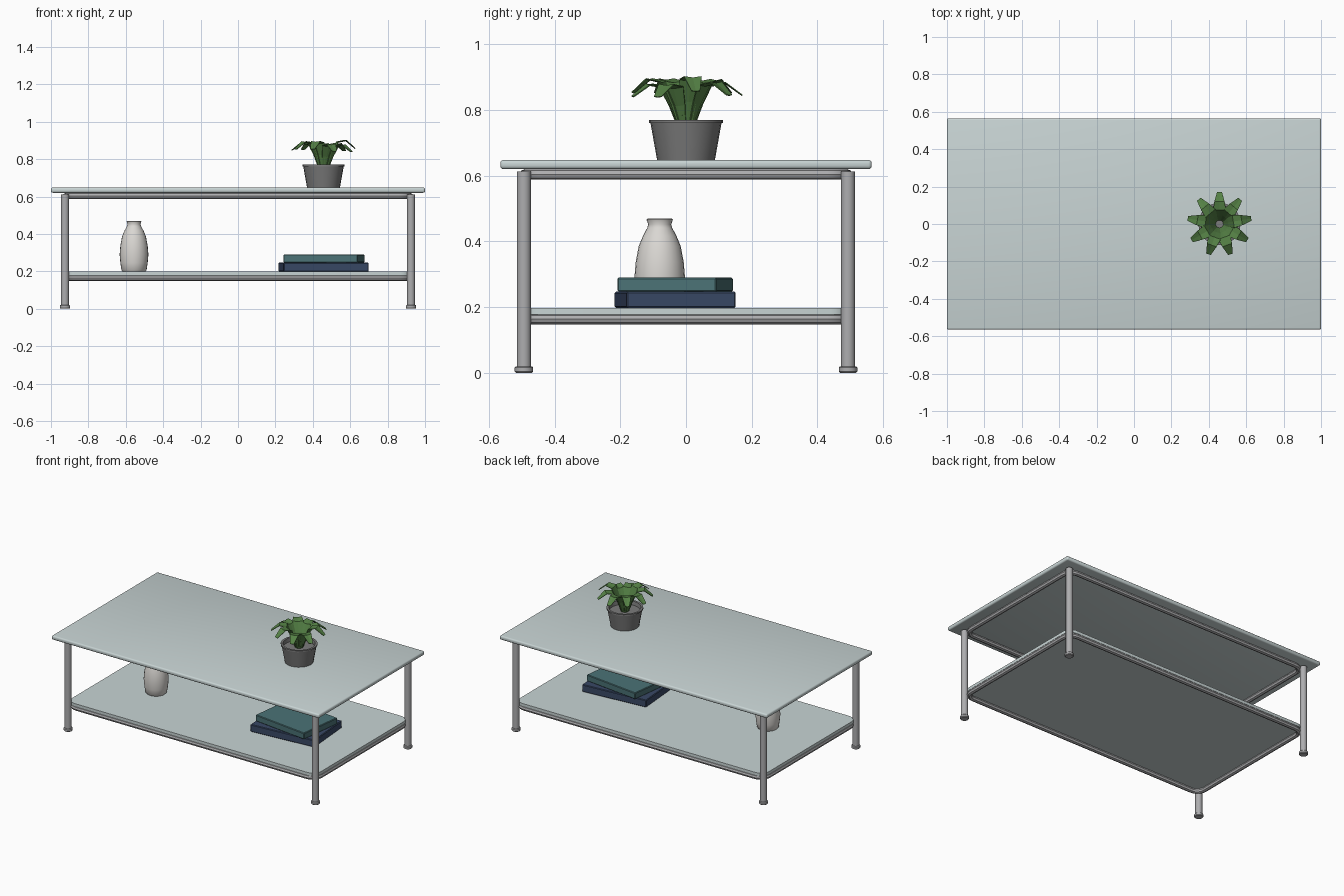
import bpy, bmesh, math, random
from mathutils import Matrix, Vector

if "Cube" in bpy.data.objects:
    bpy.data.objects.remove(bpy.data.objects["Cube"])

random.seed(3)


def material(name, rgb):
    m = bpy.data.materials.new(name)
    m.diffuse_color = (*rgb, 1)
    m.use_nodes = True
    m.node_tree.nodes["Principled BSDF"].inputs["Base Color"].default_value = m.diffuse_color
    return m


GLASS = material("pale_glass", (0.58, 0.66, 0.66))
METAL = material("steel", (0.42, 0.42, 0.43))
POT = material("dark_clay", (0.20, 0.20, 0.20))
VASE = material("ceramic", (0.70, 0.68, 0.65))
NAVY = material("navy", (0.04, 0.065, 0.13))
TEAL = material("teal", (0.07, 0.17, 0.18))
LEAF = material("leaf_green", (0.09, 0.22, 0.06))


def finish(name, bm, mat, smooth=True):
    bmesh.ops.recalc_face_normals(bm, faces=bm.faces[:])
    me = bpy.data.meshes.new(name)
    bm.to_mesh(me)
    bm.free()
    me.materials.append(mat)
    ob = bpy.data.objects.new(name, me)
    bpy.context.collection.objects.link(ob)
    if smooth:
        bpy.ops.object.select_all(action='DESELECT')
        ob.select_set(True)
        bpy.context.view_layer.objects.active = ob
        bpy.ops.object.shade_smooth_by_angle(angle=math.radians(35))
    return ob


def box(name, size, centre, mat, bevel, segments, turn=0):
    bm = bmesh.new()
    bmesh.ops.create_cube(bm, size=1, matrix=Matrix.Diagonal((*size, 1)))
    bmesh.ops.bevel(bm, geom=bm.edges[:], offset=bevel, segments=segments,
                    profile=0.5, affect='EDGES')
    bm.transform(Matrix.Translation(centre) @ Matrix.Rotation(math.radians(turn), 4, 'Z'))
    return finish(name, bm, mat)


def lathe(name, profile, x, y, mat, sides):
    """Revolve (radius, z) points; both ends are closed with a flat cap."""
    bm = bmesh.new()
    rings = [[bm.verts.new((x + r * math.cos(2 * math.pi * i / sides),
                            y + r * math.sin(2 * math.pi * i / sides), z))
              for i in range(sides)] for r, z in profile]
    for a, b in zip(rings, rings[1:]):
        for i in range(sides):
            j = (i + 1) % sides
            bm.faces.new((a[i], a[j], b[j], b[i]))
    bm.faces.new(rings[0])
    bm.faces.new(rings[-1])
    return finish(name, bm, mat)


def rounded_rect(hx, hy, r, steps=6):
    """Points of a rounded rectangle with the outward angle at each point."""
    pts = []
    for k, (sx, sy) in enumerate([(1, 1), (-1, 1), (-1, -1), (1, -1)]):
        for i in range(steps + 1):
            a = math.pi / 2 * (k + i / steps)
            pts.append((sx * (hx - r) + r * math.cos(a), sy * (hy - r) + r * math.sin(a), a))
    return pts


def tube_frame(name, z, r=0.016, sides=8):
    bm = bmesh.new()
    rings = []
    for x, y, a in rounded_rect(0.92, 0.49, 0.06):
        rings.append([])
        for s in range(sides):
            t = 2 * math.pi * s / sides
            d = r * math.cos(t)
            rings[-1].append(bm.verts.new((x + d * math.cos(a), y + d * math.sin(a),
                                           z + r * math.sin(t))))
    for k, a in enumerate(rings):
        b = rings[(k + 1) % len(rings)]
        for s in range(sides):
            t = (s + 1) % sides
            bm.faces.new((a[s], a[t], b[t], b[s]))
    return finish(name, bm, METAL)


# Table top and its frame
box("table_top", (2.0, 1.13, 0.028), (0, 0, 0.634), GLASS, 0.01, 3)
tube_frame("top_frame", 0.604)

# Lower shelf and its frame
bm = bmesh.new()
base = bm.faces.new([bm.verts.new((x, y, 0.178)) for x, y, a in rounded_rect(0.93, 0.50, 0.06)])
up = bmesh.ops.extrude_face_region(bm, geom=[base])
bmesh.ops.translate(bm, vec=(0, 0, 0.02),
                    verts=[v for v in up["geom"] if isinstance(v, bmesh.types.BMVert)])
finish("lower_shelf", bm, GLASS)
tube_frame("shelf_frame", 0.164)

# Legs with feet
for sx, side in ((-1, "left"), (1, "right")):
    for sy, end in ((-1, "front"), (1, "back")):
        x, y = sx * 0.925, sy * 0.493
        lathe(f"{end}_{side}_leg", [(0.0215, 0.012), (0.0215, 0.612)], x, y, METAL, 16)
        lathe(f"{end}_{side}_foot", [(0.024, 0), (0.028, 0.004), (0.028, 0.016), (0.024, 0.02)],
              x, y, METAL, 16)

# Books
box("lower_book", (0.456, 0.333, 0.049), (0.458, -0.033, 0.2225), NAVY, 0.004, 1, 4.6)
box("upper_book", (0.40, 0.304, 0.043), (0.46, -0.033, 0.2685), TEAL, 0.004, 1, -7.2)

# Vase, open at the neck
lathe("vase", [(0.060, 0.198), (0.067, 0.206), (0.073, 0.245), (0.077, 0.29), (0.073, 0.337),
               (0.064, 0.385), (0.051, 0.417), (0.038, 0.441), (0.035, 0.452), (0.040, 0.466),
               (0.037, 0.469), (0.030, 0.452), (0.044, 0.415), (0.066, 0.34), (0.066, 0.26),
               (0.055, 0.21)], -0.556, -0.08, VASE, 24)

# Plant pot with soil level below the rim
PX = 0.457
lathe("plant_pot", [(0.088, 0.648), (0.108, 0.76), (0.113, 0.761), (0.113, 0.77),
                    (0.099, 0.77), (0.095, 0.745)], PX, 0, POT, 24)

# Leaves: nine arching blades, (radius, height, half width)
blade = [(0.02, 0.745, 0.012), (0.046, 0.82, 0.024), (0.075, 0.88, 0.034),
         (0.12, 0.889, 0.027), (0.172, 0.85, 0.013)]
bm = bmesh.new()
for k in range(9):
    a = math.radians(90 + 40 * k)
    out, across = Vector((math.cos(a), math.sin(a), 0)), Vector((-math.sin(a), math.cos(a), 0))
    rise = random.uniform(0.9, 1.1)
    rows = []
    for r, z, w in blade:
        c = Vector((PX, 0, 0.745 + (z - 0.745) * rise)) + out * r
        rows.append([bm.verts.new(c + across * w * s + Vector((0, 0, 0.15 * w * abs(s))))
                     for s in (-1, 0, 1)])
    for p, q in zip(rows, rows[1:]):
        for i in range(2):
            bm.faces.new((p[i], p[i + 1], q[i + 1], q[i]))
leaves = finish("plant_leaves", bm, LEAF, smooth=False)
thick = leaves.modifiers.new("thickness", 'SOLIDIFY')
thick.thickness = 0.003
